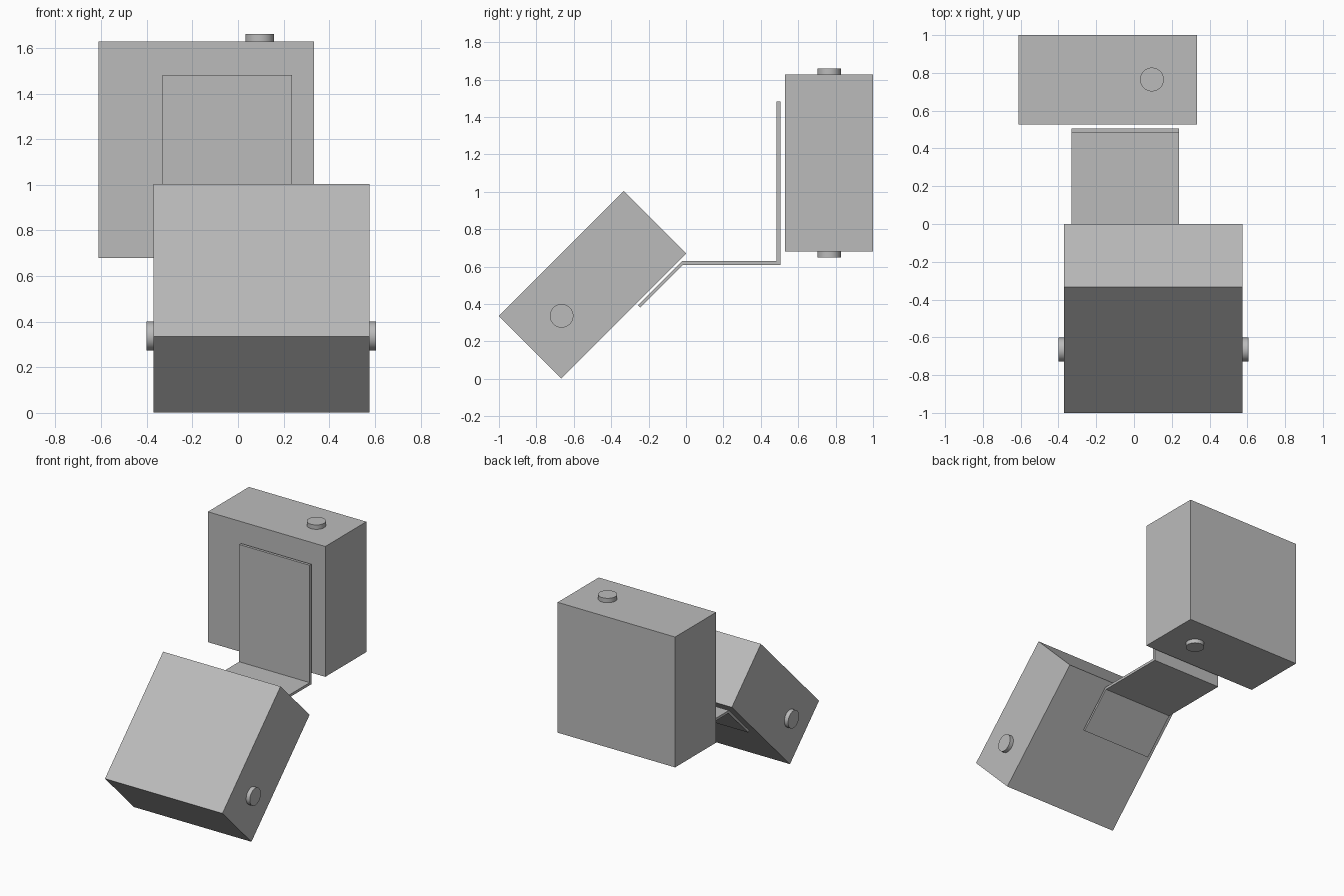
import bpy
import math

cube = bpy.data.objects.get("Cube")
if cube:
    bpy.data.objects.remove(cube, do_unlink=True)

# Single flat grey
grey = bpy.data.materials.new("plain_grey")
grey.use_nodes = True
colour = (0.5, 0.5, 0.5, 1.0)
grey.diffuse_color = colour
grey.node_tree.nodes["Principled BSDF"].inputs["Base Color"].default_value = colour


def extrude_profile(name, profile, x0, x1):
    """Extrude a closed (y, z) outline from x0 to x1."""
    n = len(profile)
    verts = [(x, y, z) for x in (x0, x1) for y, z in profile]
    faces = [tuple(reversed(range(n))), tuple(range(n, 2 * n))]
    faces += [(i, (i + 1) % n, n + (i + 1) % n, n + i) for i in range(n)]
    mesh = bpy.data.meshes.new(name)
    mesh.from_pydata(verts, [], faces)
    mesh.materials.append(grey)
    obj = bpy.data.objects.new(name, mesh)
    bpy.context.collection.objects.link(obj)
    return obj


def add_box(name, size, location, tilt=0.0):
    bpy.ops.mesh.primitive_cube_add(size=1, location=location, rotation=(tilt, 0, 0))
    obj = bpy.context.object
    obj.name = name
    obj.scale = size
    obj.data.materials.append(grey)


def add_stub(name, location, rotation):
    bpy.ops.mesh.primitive_cylinder_add(vertices=48, radius=0.063, depth=0.06,
                                        location=location, rotation=rotation)
    obj = bpy.context.object
    obj.name = name
    obj.data.materials.append(grey)
    bpy.ops.object.shade_smooth_by_angle(angle=math.radians(40))


# Upright rear block and tilted front block
block = (0.945, 0.945, 0.472)
add_box("rear_block", (0.945, 0.472, 0.948), (-0.14, 0.764, 1.154))
add_box("front_block", block, (0.103, -0.5, 0.503), math.radians(45))

# Round stubs on opposite faces of each block
for side, z in (("top", 1.63), ("bottom", 0.68)):
    add_stub("rear_stub_" + side, (0.095, 0.765, z), (0, 0, 0))
for side, x in (("left", 0.575), ("right", -0.37)):
    add_stub("front_stub_" + side, (x, -0.665, 0.337), (0, math.pi / 2, 0))

# Bent sheet bracket: upright plate, shelf and sloping lip
bracket = [(0.505, 1.482), (0.485, 1.482), (0.485, 0.629), (-0.022, 0.629),
           (-0.257, 0.394), (-0.245, 0.382), (-0.017, 0.61), (0.505, 0.61)]
extrude_profile("bent_bracket", list(reversed(bracket)), -0.33, 0.237)
